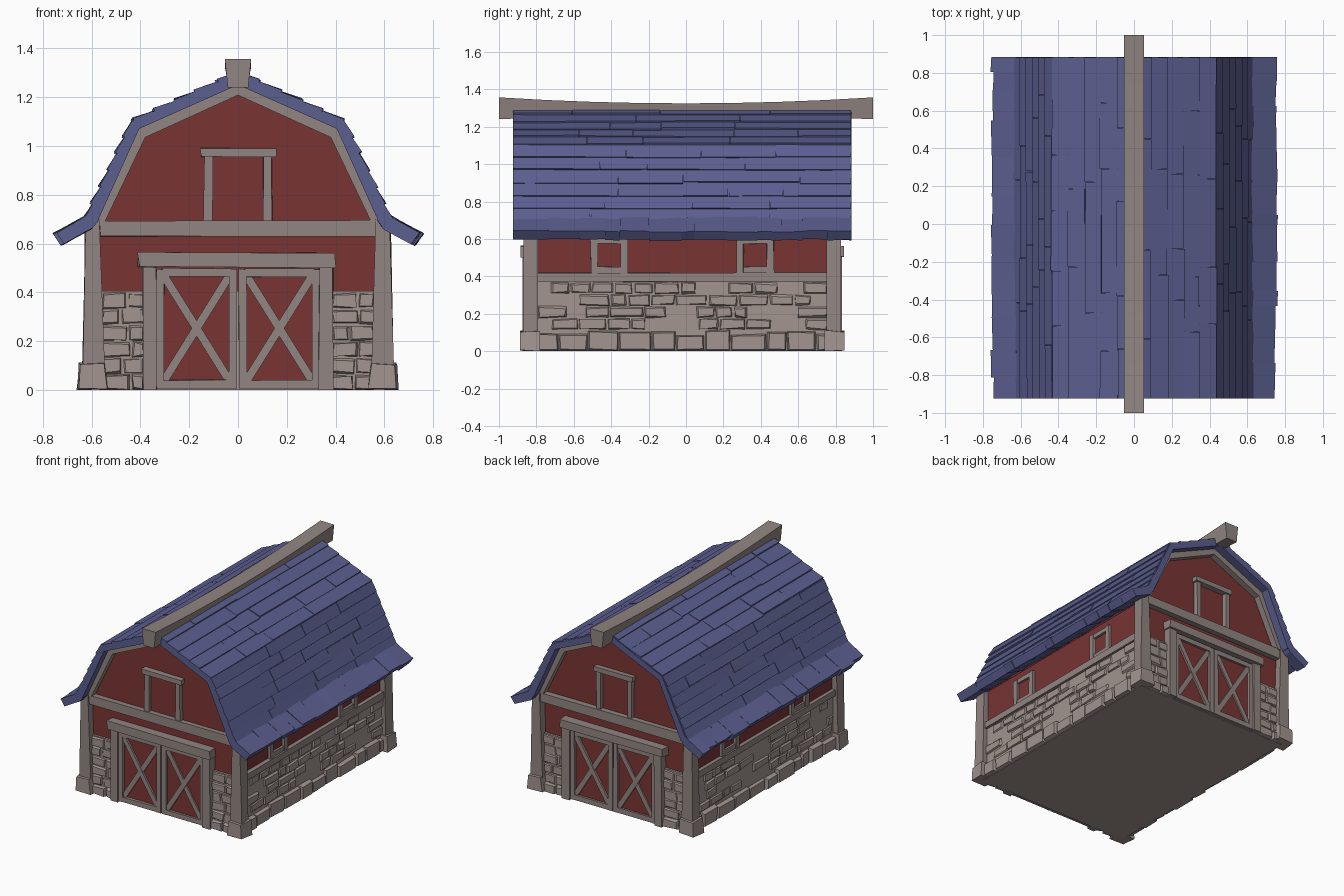
import bpy, bmesh, math, random
from mathutils import Vector

if "Cube" in bpy.data.objects:
    bpy.data.objects.remove(bpy.data.objects["Cube"])

random.seed(7)
CY = -0.02  # middle of the barn along y


def mat(name, rgb):
    m = bpy.data.materials.new(name)
    m.diffuse_color = (*rgb, 1)
    m.use_nodes = True
    m.node_tree.nodes["Principled BSDF"].inputs["Base Color"].default_value = m.diffuse_color
    return m


WOOD = mat("grey wood", (0.285, 0.235, 0.222))
STONE = mat("pale stone", (0.36, 0.298, 0.275))
RED = mat("barn red", (0.19, 0.035, 0.034))
BLUE = mat("roof blue", (0.105, 0.112, 0.275))


def make(name, bm, material):
    bmesh.ops.recalc_face_normals(bm, faces=bm.faces)
    me = bpy.data.meshes.new(name)
    bm.to_mesh(me)
    bm.free()
    me.materials.append(material)
    ob = bpy.data.objects.new(name, me)
    bpy.context.collection.objects.link(ob)


def prism(bm, pts, a, b, axis="y", jit=0.0, inset=0.0):
    """Extrude a 2D outline from a to b; the b end may be inset."""
    c = sum((Vector(p) for p in pts), Vector((0, 0))) / len(pts)
    rings = []
    for w, ins in ((a, 0), (b, inset)):
        ring = []
        for p in pts:
            d = c - Vector(p)
            u, v = (p[k] + max(-ins, min(ins, d[k])) for k in (0, 1))
            u += random.uniform(-jit, jit)
            if v > 0.005:
                v += random.uniform(-jit, jit)
            ring.append(bm.verts.new((u, w, v) if axis == "y" else (w, u, v)))
        rings.append(ring)
    n = len(pts)
    bm.faces.new(rings[0])
    bm.faces.new(rings[1])
    for i in range(n):
        j = (i + 1) % n
        bm.faces.new((rings[0][i], rings[0][j], rings[1][j], rings[1][i]))


def rect(u0, u1, v0, v1):
    return [(u0, v0), (u1, v0), (u1, v1), (u0, v1)]


def bar(p, q, w):
    p, q = Vector(p), Vector(q)
    n = (q - p).orthogonal().normalized() * w / 2
    return [tuple(x) for x in (p + n, q + n, q - n, p - n)]


def front(bm, s, pts, d0, d1, **k):
    """Plate on the front (s=-1) or back (s=1) wall."""
    prism(bm, pts, CY + s * d0, CY + s * d1, "y", **k)


def side(bm, s, pts, x0, x1, **k):
    """Plate on the left or right wall, positions relative to the middle."""
    prism(bm, [(CY + u, v) for u, v in pts], s * x0, s * x1, "x", **k)


# stone lower walls and red upper body
bm = bmesh.new()
prism(bm, rect(-0.6, 0.6, 0, 0.405), CY - 0.815, CY + 0.815)
make("stone_wall", bm, STONE)
bm = bmesh.new()
gable = [(0.59, 0.39), (0.59, 0.66), (0.56, 0.7), (0.395, 1.055), (0, 1.235)]
prism(bm, gable + [(-x, z) for x, z in reversed(gable[:-1])], CY - 0.8, CY + 0.8)
make("red_wall", bm, RED)

# protruding rough stones: a bottom course plus scattered blocks above
bm = bmesh.new()
for s in (-1, 1):
    u = -0.79
    while u < 0.78:
        w = random.uniform(0.08, 0.2)
        e = min(u + w, 0.79)
        side(bm, s, rect(u, e, 0, random.uniform(0.085, 0.115)), 0.59,
             random.uniform(0.618, 0.632), jit=0.004, inset=0.01)
        u = e
    for row in range(4):
        u = -0.78 + random.uniform(0, 0.15)
        z = 0.115 + row * 0.064
        while u < 0.68:
            w = random.uniform(0.07, 0.18)
            if random.random() < 0.75:
                side(bm, s, rect(u, min(u + w, 0.78), z, z + 0.06), 0.595,
                     random.uniform(0.606, 0.614), jit=0.006, inset=0.008)
            u += w + 0.006
    for sx in (-1, 1):
        for row in range(6):
            z = row * 0.067
            m = random.uniform(0.43, 0.51)
            for a, b in ((0.385, m - 0.003), (m + 0.003, 0.56)):
                d = 0.84 if row == 0 else random.uniform(0.819, 0.829)
                front(bm, s, rect(sx * a, sx * b, z, z + 0.063), 0.81, d,
                      jit=0.005, inset=0.007)
make("wall_stones", bm, STONE)

# corner posts with footings
bm, foot = bmesh.new(), bmesh.new()
for s in (-1, 1):
    for sx in (-1, 1):
        post = [(sx * 0.545, 0.1), (sx * 0.635, 0.1), (sx * 0.625, 0.68), (sx * 0.565, 0.7)]
        front(bm, s, post, 0.77, 0.85, jit=0.004)
        cap = [(sx * 0.53, 0), (sx * 0.658, 0), (sx * 0.65, 0.11), (sx * 0.54, 0.115)]
        front(foot, s, cap, 0.76, 0.868, jit=0.004, inset=0.006)
make("corner_posts", bm, WOOD)
make("post_footings", foot, STONE)

# gable trim and cross beam
bm = bmesh.new()
for s in (-1, 1):
    for sx in (-1, 1):
        front(bm, s, [(0, 1.255), (sx * 0.41, 1.075), (sx * 0.38, 1.035), (0, 1.208)], 0.79, 0.845)
        front(bm, s, [(sx * 0.41, 1.075), (sx * 0.585, 0.69), (sx * 0.545, 0.69), (sx * 0.38, 1.035)],
              0.79, 0.845)
    front(bm, s, rect(-0.565, 0.565, 0.63, 0.695), 0.79, 0.84, jit=0.004)
make("gable_trim", bm, WOOD)

# loft window frame
bm = bmesh.new()
for s in (-1, 1):
    front(bm, s, rect(-0.152, 0.155, 0.957, 0.992), 0.79, 0.84, jit=0.004)
    for sx in (-1, 1):
        front(bm, s, rect(sx * 0.106, sx * 0.14, 0.69, 0.96), 0.79, 0.83, jit=0.004)
make("loft_window_frame", bm, WOOD)

# double doors: red panels, rails, stiles, crossed braces, outer frame
bm, panel, frame = bmesh.new(), bmesh.new(), bmesh.new()
for s in (-1, 1):
    for sx in (-1, 1):
        front(panel, s, rect(sx * 0.02, sx * 0.32, 0.01, 0.48), 0.81, 0.82)
        front(bm, s, rect(sx * 0.003, sx * 0.036, 0.005, 0.495), 0.81, 0.84, jit=0.002)
        front(bm, s, rect(sx * 0.303, sx * 0.335, 0.005, 0.495), 0.81, 0.84, jit=0.002)
        front(bm, s, rect(sx * 0.03, sx * 0.31, 0.465, 0.497), 0.81, 0.838, jit=0.002)
        front(bm, s, rect(sx * 0.03, sx * 0.31, 0.005, 0.04), 0.81, 0.838, jit=0.002)
        for z0, z1, d in ((0.04, 0.465, 0.834), (0.465, 0.04, 0.83)):
            front(bm, s, bar((sx * 0.037, z0), (sx * 0.302, z1), 0.034), 0.81, d)
        front(frame, s, rect(sx * 0.333, sx * 0.39, 0, 0.505), 0.8, 0.853, jit=0.004)
    front(frame, s, rect(-0.408, 0.398, 0.503, 0.56), 0.8, 0.866, jit=0.005)
make("door_boards", bm, WOOD)
make("door_panels", panel, RED)
make("door_frame", frame, WOOD)

# side belt beam and small side windows
bm = bmesh.new()
for s in (-1, 1):
    side(bm, s, rect(-0.79, 0.79, 0.372, 0.418), 0.58, 0.618, jit=0.004)
    for c in (-0.39, 0.39):
        for k in (-1, 1):
            side(bm, s, rect(c + k * 0.062, c + k * 0.1, 0.41, 0.605), 0.58, 0.61, jit=0.004)
        side(bm, s, rect(c - 0.07, c + 0.07, 0.41, 0.452), 0.58, 0.606, jit=0.003)
        side(bm, s, rect(c - 0.07, c + 0.07, 0.575, 0.605), 0.58, 0.606, jit=0.003)
make("side_window_frames", bm, WOOD)

# roof shell: two slopes per side
outer = [(0, 1.3), (0.432, 1.102), (0.628, 0.692)]
inner = [(0, 1.25), (0.405, 1.07), (0.578, 0.685)]
R = 0.905
shell, boards, eave = bmesh.new(), bmesh.new(), bmesh.new()
for sx in (-1, 1):
    for i, rows in ((0, 5), (1, 6)):
        quad = [outer[i], outer[i + 1], inner[i + 1], inner[i]]
        prism(shell, [(sx * x, z) for x, z in quad], CY - R, CY + R)
        # overlapping shingle boards, each a thin wedge lifted at its lower edge
        p, q = Vector(outer[i]), Vector(outer[i + 1])
        n = Vector((p.y - q.y, q.x - p.x)).normalized()
        for r in range(rows):
            a, b = p.lerp(q, r / rows), p.lerp(q, (r + 1) / rows)
            y = -R
            while y < R:
                e = y + random.uniform(0.25, 0.7)
                e = R if e > R - 0.15 else e
                lift = random.uniform(0.008, 0.014)
                low = b + (q - p).normalized() * random.uniform(-0.006, 0.005)
                wedge = [a - n * 0.005, a + n * 0.003, low + n * lift, low - n * 0.005]
                prism(boards, [(sx * v.x, v.y) for v in wedge], CY + y, CY + e - 0.003, jit=0.0015)
                y = e
    # flared eave planks with uneven tips
    y = -R
    while y < R:
        e = y + random.uniform(0.07, 0.2)
        e = R if e > R - 0.06 else e
        t = random.uniform(-0.012, 0.004)
        plank = [(0.572, 0.695), (0.62, 0.716), (0.757 + t, 0.64 - t / 2),
                 (0.724 + t, 0.594 - t / 2), (0.6, 0.66)]
        prism(eave, [(sx * x, z) for x, z in plank], CY + y, CY + e, jit=0.004)
        y = e
make("roof_shell", shell, BLUE)
make("roof_shingles", boards, BLUE)
make("roof_eaves", eave, BLUE)

# sagging ridge beam
bm = bmesh.new()
rings = []
for i in range(9):
    y = -1 + i / 4
    top = 1.325 + 0.032 * y * y
    bot = 1.265 - 0.025 * y * y
    rings.append([bm.verts.new(v) for v in
                  ((-0.042, y, bot), (0.042, y, bot), (0.054, y, top), (-0.054, y, top))])
bm.faces.new(rings[0])
bm.faces.new(rings[-1])
for r0, r1 in zip(rings, rings[1:]):
    for k in range(4):
        bm.faces.new((r0[k], r0[(k + 1) % 4], r1[(k + 1) % 4], r1[k]))
make("ridge_beam", bm, WOOD)
